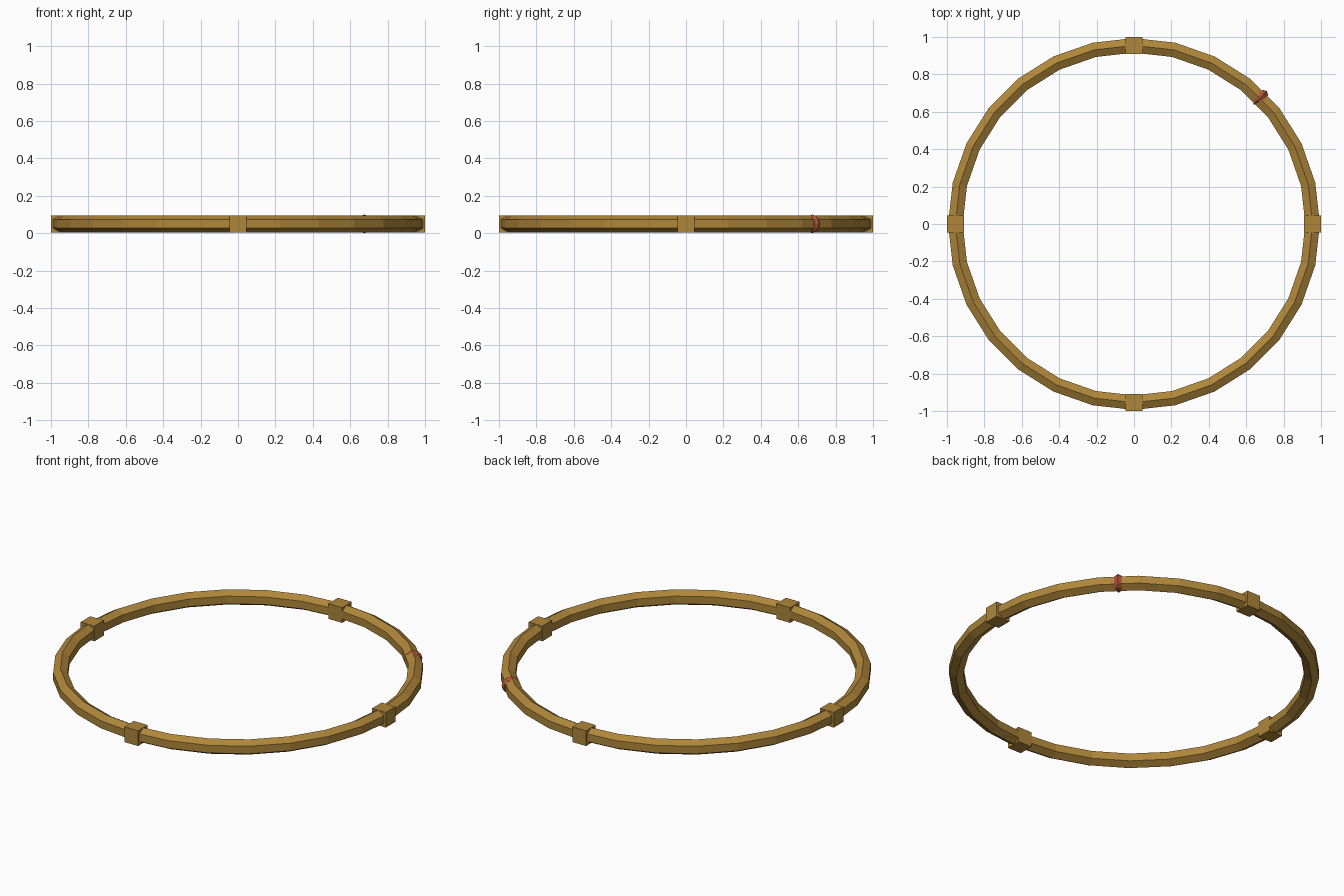
import bpy, bmesh, math
from mathutils import Matrix, Vector

if "Cube" in bpy.data.objects:
    bpy.data.objects.remove(bpy.data.objects["Cube"])


def material(name, rgb):
    m = bpy.data.materials.new(name)
    m.diffuse_color = (*rgb, 1)
    m.use_nodes = True
    m.node_tree.nodes["Principled BSDF"].inputs["Base Color"].default_value = m.diffuse_color
    return m


brass = material("aged brass", (0.43, 0.24, 0.042))
red = material("dull red", (0.43, 0.085, 0.04))


def finish(name, bm, mat, matrix=Matrix()):
    bmesh.ops.recalc_face_normals(bm, faces=bm.faces)
    me = bpy.data.meshes.new(name)
    bm.to_mesh(me)
    bm.free()
    me.materials.append(mat)
    ob = bpy.data.objects.new(name, me)
    ob.matrix_world = matrix
    bpy.context.collection.objects.link(ob)
    return ob


def ring(name, major, minor, segments, sides, phase, mat, matrix):
    """Faceted ring around its local z axis; phase turns the cross-section."""
    bm = bmesh.new()
    loops = []
    for i in range(segments):
        a = math.tau * i / segments
        loop = []
        for j in range(sides):
            b = math.tau * j / sides + phase
            r = major + minor * math.cos(b)
            loop.append(bm.verts.new((r * math.cos(a), r * math.sin(a), minor * math.sin(b))))
        loops.append(loop)
    for i in range(segments):
        p, q = loops[i], loops[(i + 1) % segments]
        for j in range(sides):
            k = (j + 1) % sides
            bm.faces.new((p[j], q[j], q[k], p[k]))
    return finish(name, bm, mat, matrix)


RADIUS, MID = 0.955, 0.05

# Main hoop: hexagonal bar with an edge on top
ring("hoop", RADIUS, 0.045, 28, 6, math.pi / 2, brass, Matrix.Translation((0, 0, MID)))

# Four square blocks on the axes
for i, side in enumerate(("right", "back", "left", "front")):
    a = i * math.pi / 2
    bm = bmesh.new()
    bmesh.ops.create_cube(bm, size=0.09)
    finish(side + "_block", bm, brass,
           Matrix.Translation((RADIUS * math.cos(a), RADIUS * math.sin(a), MID)))

# Red band wrapped around the bar at the back right
spot = Vector((RADIUS * math.cos(math.pi / 4), RADIUS * math.sin(math.pi / 4), MID))
turn = Matrix.Rotation(math.pi / 4, 4, 'Z') @ Matrix.Rotation(math.pi / 2, 4, 'X')
ring("red_band", 0.027, 0.023, 12, 6, 0, red, Matrix.Translation(spot) @ turn)
